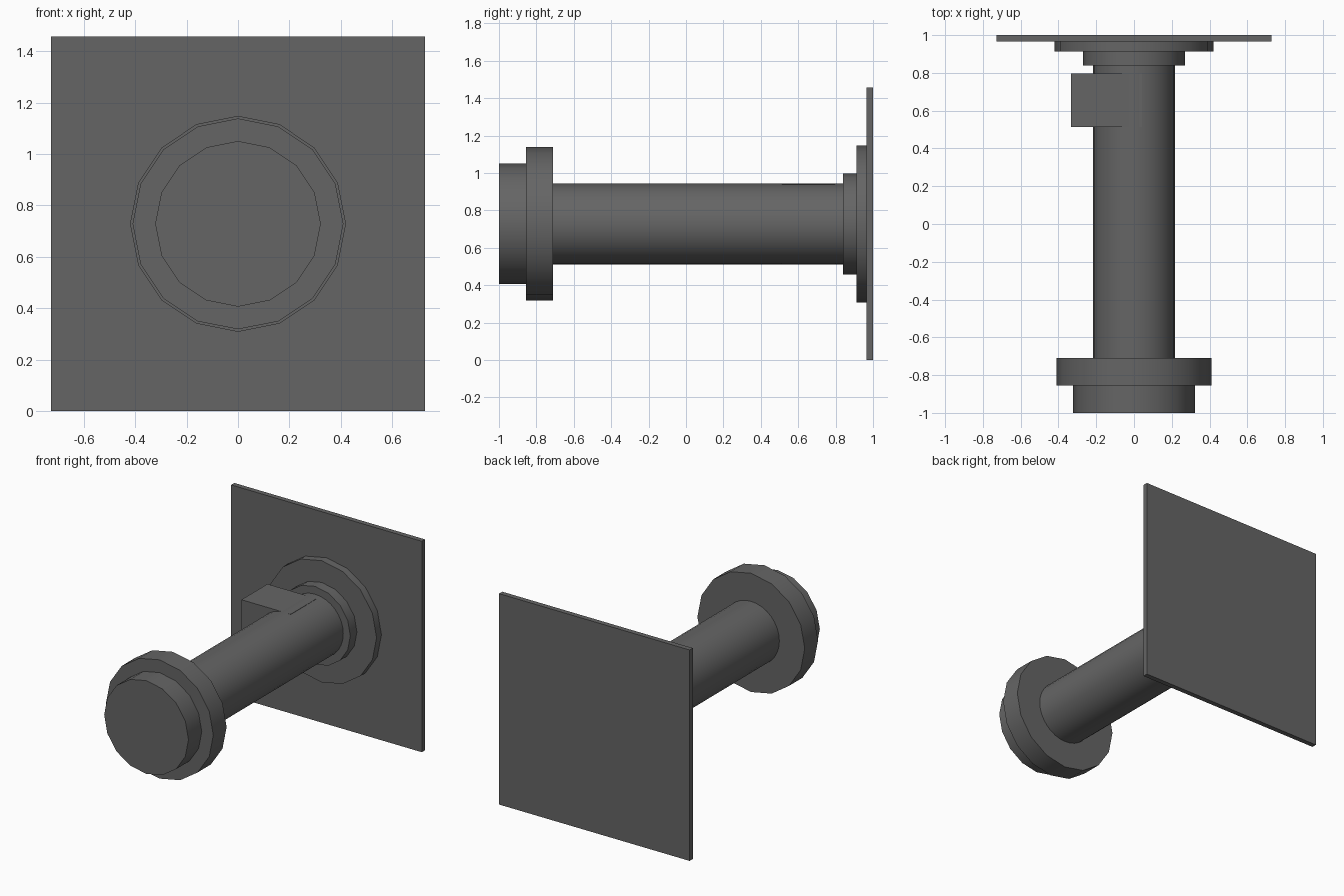
import bpy
import math

cube = bpy.data.objects.get("Cube")
if cube:
    bpy.data.objects.remove(cube, do_unlink=True)

# Single dark grey finish
grey = bpy.data.materials.new("dark grey")
colour = (0.13, 0.13, 0.13, 1)
grey.use_nodes = True
grey.diffuse_color = colour
grey.node_tree.nodes["Principled BSDF"].inputs["Base Color"].default_value = colour

AXIS_Z = 0.728  # height of the tube's axis


def finish(name):
    ob = bpy.context.object
    ob.name = name
    ob.data.materials.append(grey)
    bpy.ops.object.transform_apply(location=False, rotation=True, scale=True)
    return ob


def disc(name, radius, y0, y1, sides):
    """Cylinder along y with a vertex at the top."""
    bpy.ops.mesh.primitive_cylinder_add(
        vertices=sides, radius=radius, depth=y1 - y0,
        location=(0, (y0 + y1) / 2, AXIS_Z), rotation=(math.pi / 2, 0, 0))
    finish(name)
    bpy.ops.object.shade_smooth_by_angle(angle=math.radians(35))


def box(name, x0, x1, y0, y1, z0, z1):
    bpy.ops.mesh.primitive_cube_add(
        size=1, location=((x0 + x1) / 2, (y0 + y1) / 2, (z0 + z1) / 2))
    bpy.context.object.scale = (x1 - x0, y1 - y0, z1 - z0)
    finish(name)


# Wall plate and the side block on the tube
box("wall_plate", -0.728, 0.728, 0.965, 1.0, 0.0, 1.456)
box("side_block", -0.333, 0.043, 0.513, 0.797, AXIS_Z - 0.2135, AXIS_Z + 0.2135)

# Turned parts from the wall to the front
disc("wall_flange", 0.42, 0.912, 0.965, 16)
disc("flange_step", 0.27, 0.84, 0.912, 16)
disc("tube", 0.216, -0.71, 0.84, 32)
disc("front_collar", 0.41, -0.855, -0.71, 16)
disc("front_cap", 0.322, -1.0, -0.855, 16)
